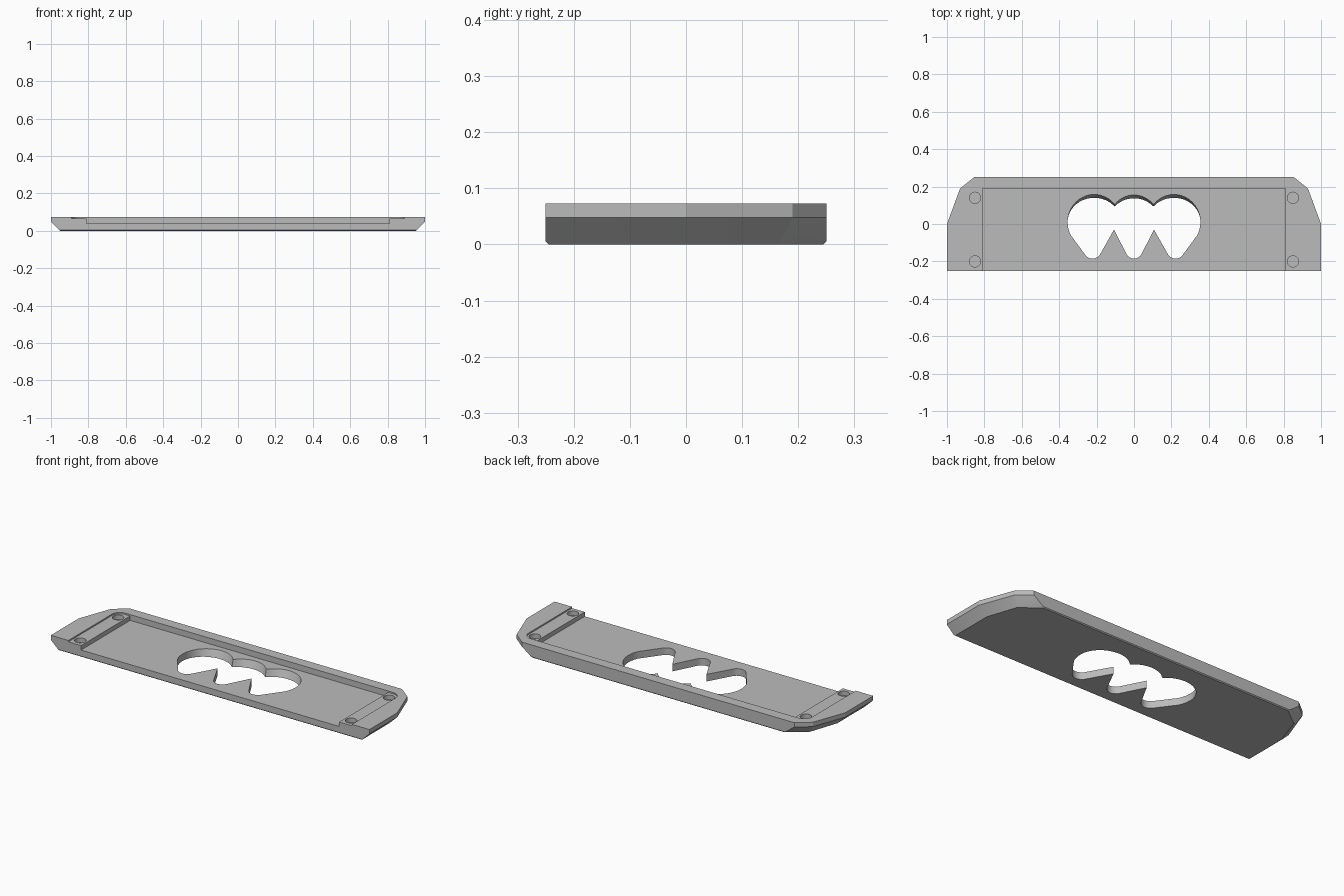
import bpy
import bmesh
from math import sin, cos, radians

cube = bpy.data.objects.get("Cube")
if cube:
    bpy.data.objects.remove(cube, do_unlink=True)

grey = bpy.data.materials.new("plain grey")
grey.use_nodes = True
grey.diffuse_color = (0.5, 0.5, 0.5, 1)
grey.node_tree.nodes["Principled BSDF"].inputs["Base Color"].default_value = (0.5, 0.5, 0.5, 1)


def arc(cx, cy, rx, ry, start, end, n):
    """Points along an elliptical arc, angles in degrees."""
    angles = [radians(start + (end - start) * i / n) for i in range(n + 1)]
    return [(cx + rx * cos(a), cy + ry * sin(a)) for a in angles]


def mirrored(half):
    """Close a right-hand half outline with its mirror image."""
    return half + [(-x, y) for x, y in reversed(half) if abs(x) > 1e-4]


def loft(name, layers):
    """Solid through stacked (z, outline) layers of equal point count."""
    bm = bmesh.new()
    rings = [[bm.verts.new((x, y, z)) for x, y in outline] for z, outline in layers]
    for low, high in zip(rings, rings[1:]):
        for i in range(len(low)):
            j = (i + 1) % len(low)
            bm.faces.new((low[i], low[j], high[j], high[i]))
    bm.faces.new(rings[0][::-1])
    bm.faces.new(rings[-1])
    bmesh.ops.recalc_face_normals(bm, faces=bm.faces)
    mesh = bpy.data.meshes.new(name)
    bm.to_mesh(mesh)
    bm.free()
    mesh.materials.append(grey)
    obj = bpy.data.objects.new(name, mesh)
    bpy.context.collection.objects.link(obj)
    return obj


def cut(target, cutter):
    """Subtract the cutter, then discard it."""
    cutter.hide_render = True
    mod = target.modifiers.new("cut", "BOOLEAN")
    mod.operation = "DIFFERENCE"
    mod.solver = "EXACT"
    mod.object = cutter
    bpy.context.view_layer.objects.active = target
    bpy.ops.object.modifier_apply(modifier=mod.name)
    bpy.data.objects.remove(cutter, do_unlink=True)


# Plate body: upright rim above undercut ends, tiny bevel along the base
rim = [(1, -0.25), (1, 0), (0.93, 0.19), (0.855, 0.25)]
base = [(0.95, -0.25), (0.95, 0), (0.895, 0.165), (0.79, 0.25)]
bevel = 0.005
foot = [(x, max(-0.25 + bevel, min(0.25 - bevel, y))) for x, y in base]
t = bevel / 0.048
low = [(b[0] + (r[0] - b[0]) * t, b[1] + (r[1] - b[1]) * t) for b, r in zip(base, rim)]
plate = loft("plate", [(0, mirrored(foot)), (bevel, mirrored(low)),
                       (0.048, mirrored(rim)), (0.073, mirrored(rim))])

# Shallow ledge pocket with rounded back corners, open at the front
ledge = mirrored([(0.89, -0.3)] + arc(0.84, 0.14, 0.05, 0.05, 0, 90, 10))
cut(plate, loft("ledge_cutter", [(0.065, ledge), (0.1, ledge)]))

# Deeper central pocket
pocket = mirrored([(0.81, -0.3), (0.81, 0.19)])
cut(plate, loft("pocket_cutter", [(0.04, pocket), (0.1, pocket)]))

# Four round sockets in the ledges
for x in (-0.85, 0.85):
    for y in (-0.2, 0.14):
        circle = arc(x, y, 0.03, 0.03, 0, 360, 32)[:-1]
        cut(plate, loft("socket_cutter", [(0.04, circle), (0.1, circle)]))

# Three-lobed opening whose upper wall slopes inward toward the base
opening = mirrored(
    arc(0, -0.14, 0.045, 0.045, -90, -25, 6)
    + [(0.107, -0.03)]
    + arc(0.222, -0.137, 0.048, 0.048, 205, 330, 12)
    + arc(0.213, 0.01, 0.142, 0.148, -28, 140, 20)
    + arc(0, 0.025, 0.13, 0.13, 40, 90, 7))


def sloped(z):
    return [(x, y - 0.13 * max(0, y - 0.02) * (0.04 - z) / 0.04) for x, y in opening]


cut(plate, loft("opening_cutter", [(z, sloped(z)) for z in (-0.02, 0.06)]))

# Smooth the curved walls, keep the flat faces crisp
bpy.ops.object.select_all(action="DESELECT")
plate.select_set(True)
bpy.context.view_layer.objects.active = plate
bpy.ops.object.shade_smooth_by_angle(angle=radians(15))
